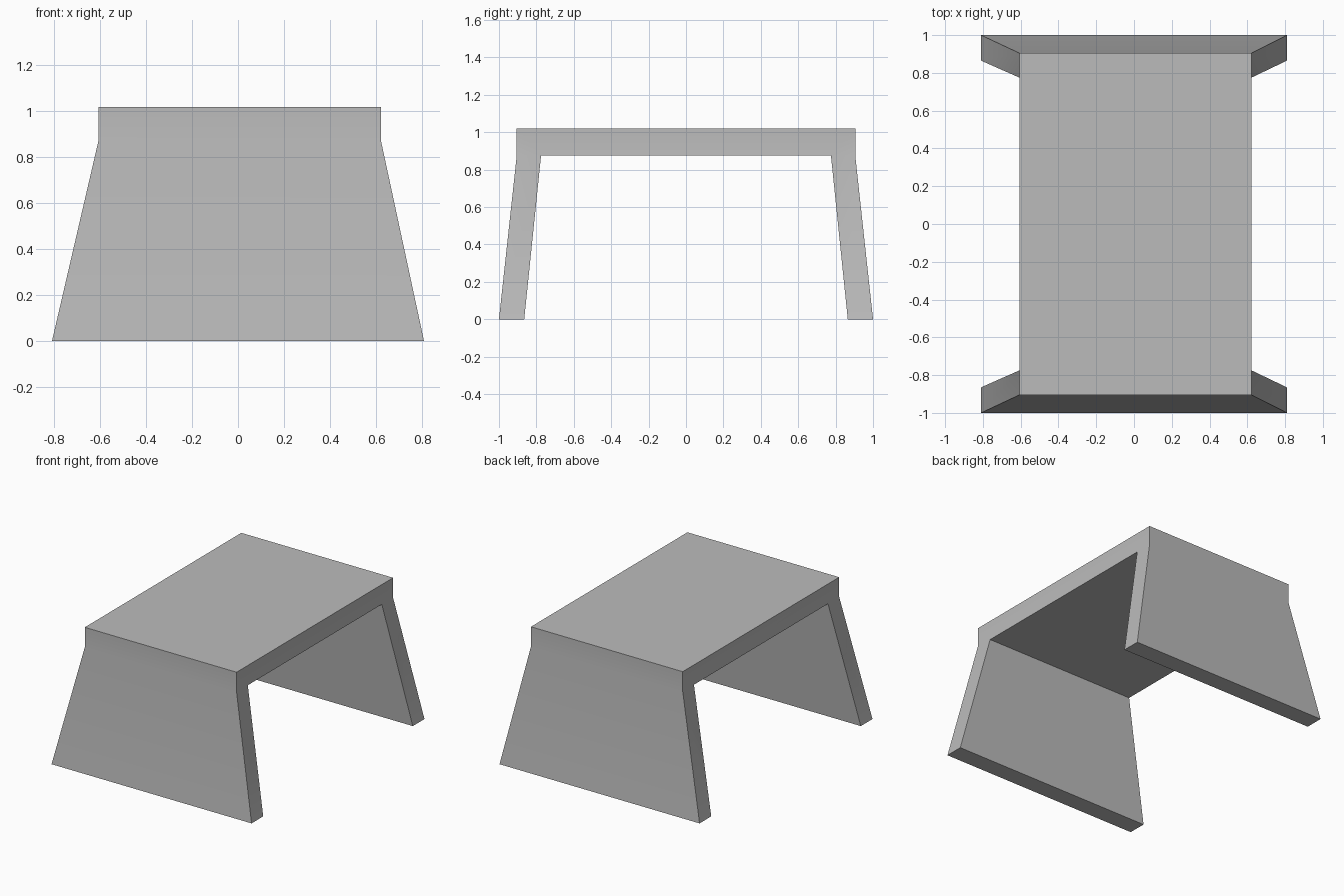
import bpy
import bmesh
import math

cube = bpy.data.objects.get("Cube")
if cube:
    bpy.data.objects.remove(cube, do_unlink=True)

# Plain grey material
grey = bpy.data.materials.new("plain_grey")
grey.use_nodes = True
colour = (0.5, 0.5, 0.5, 1)
grey.diffuse_color = colour
grey.node_tree.nodes["Principled BSDF"].inputs["Base Color"].default_value = colour

# Table heights and widths
SHOULDER, TOP = 0.875, 1.02
LEFT, RIGHT, FLARE = 0.622, -0.607, 0.81

# Arch outline as (y, z): outside from front foot over the top, then back inside
half = [(-1.0, 0), (-0.905, SHOULDER), (-0.905, TOP)]
inner = [(-0.775, SHOULDER), (-0.865, 0)]
outline = (half + [(-y, z) for y, z in reversed(half)]
           + [(-y, z) for y, z in reversed(inner)] + inner)

bm = bmesh.new()


def side(edge_x, foot_x):
    return [bm.verts.new((edge_x if z else foot_x, y, z)) for y, z in outline]


left, right = side(LEFT, FLARE), side(RIGHT, -FLARE)

# Side faces: front leg, back leg, table top
for ring in (left, right):
    for ids in ((0, 1, 8, 9), (4, 5, 6, 7), (1, 2, 3, 4, 7, 8)):
        bm.faces.new([ring[i] for i in ids])

# Panels spanning from side to side
n = len(outline)
for i in range(n):
    j = (i + 1) % n
    bm.faces.new((left[i], left[j], right[j], right[i]))
bmesh.ops.recalc_face_normals(bm, faces=bm.faces)

mesh = bpy.data.meshes.new("flared_table")
bm.to_mesh(mesh)
bm.free()
mesh.materials.append(grey)
table = bpy.data.objects.new("flared_table", mesh)
bpy.context.collection.objects.link(table)

# Soft shoulder bend, sharp corners elsewhere
bpy.context.view_layer.objects.active = table
table.select_set(True)
bpy.ops.object.shade_smooth_by_angle(angle=math.radians(30))
